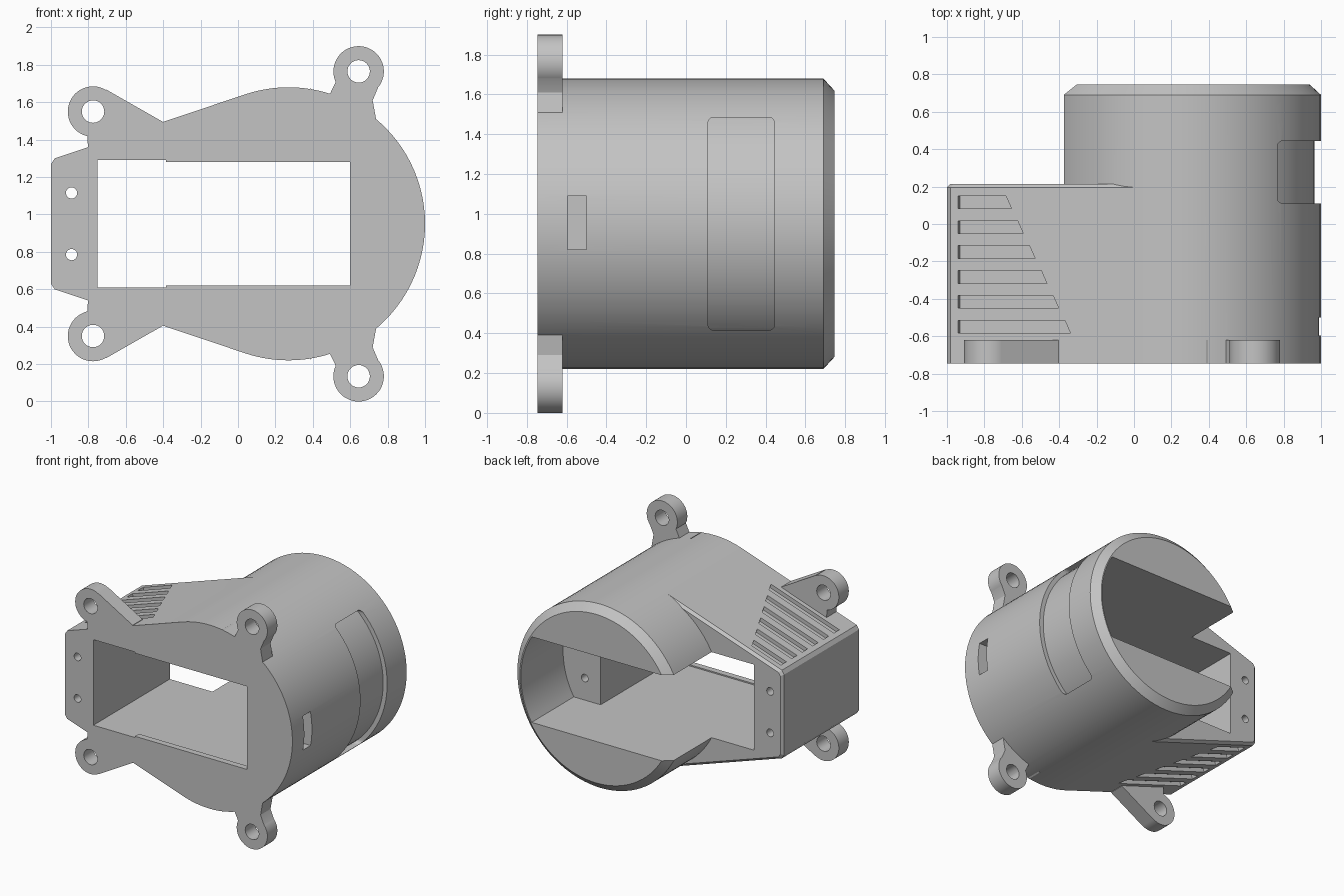
import bpy, bmesh, math

if "Cube" in bpy.data.objects:
    bpy.data.objects.remove(bpy.data.objects["Cube"])

CX, CZ, R = 0.27, 0.95, 0.73        # barrel axis and radius
FRONT, BACK, BOX_BACK = -0.745, 0.745, 0.215

grey = bpy.data.materials.new("light grey")
grey.use_nodes = True
grey.diffuse_color = (0.55, 0.55, 0.55, 1)
grey.node_tree.nodes["Principled BSDF"].inputs["Base Color"].default_value = (0.55, 0.55, 0.55, 1)


def loft(name, *rings):
    """Closed solid through rings of 3D points."""
    bm = bmesh.new()
    loops = [[bm.verts.new(p) for p in ring] for ring in rings]
    n = len(loops[0])
    for a, b in zip(loops, loops[1:]):
        for i in range(n):
            j = (i + 1) % n
            bm.faces.new((a[i], a[j], b[j], b[i]))
    bm.faces.new(loops[0])
    bm.faces.new(loops[-1])
    bmesh.ops.recalc_face_normals(bm, faces=bm.faces)
    mesh = bpy.data.meshes.new(name)
    bm.to_mesh(mesh)
    bm.free()
    obj = bpy.data.objects.new(name, mesh)
    bpy.context.collection.objects.link(obj)
    return obj


def prism(name, pts, y0, y1):
    return loft(name, *[[(x, y, z) for x, z in pts] for y in (y0, y1)])


def rect(x0, x1, z0, z1):
    return [(x0, z0), (x1, z0), (x1, z1), (x0, z1)]


def circle(x, z, r, n=96):
    return [(x + r * math.cos(math.tau * i / n), z + r * math.sin(math.tau * i / n)) for i in range(n)]


def flip(pts):
    return [(x, 2 * CZ - z) for x, z in pts]


def combine(target, tool, op):
    """Apply a boolean and throw the tool away."""
    mod = target.modifiers.new("join", "BOOLEAN")
    mod.operation, mod.object, mod.solver = op, tool, "EXACT"
    bpy.context.view_layer.update()
    mesh = bpy.data.meshes.new_from_object(target.evaluated_get(bpy.context.evaluated_depsgraph_get()))
    target.modifiers.clear()
    target.data = mesh
    bpy.data.objects.remove(tool)


# Barrel with a chamfered back end
housing = loft("housing", *[[(x, y, z) for x, z in circle(CX, CZ, r)]
               for y, r in ((FRONT, R), (0.69, R), (BACK, R - 0.06))])

# Tapered side box, tangent to the barrel, with a small bevel at the back
top = [(-1, 1.27), (-0.98, 1.3), (0.035, 1.641)]
side = top + flip(top)[::-1]
inner = [(-0.98, 1.26), (-0.965, 1.285), (0.035, 1.62)]
inner += flip(inner)[::-1]
combine(housing, loft("side_box", [(x, FRONT, z) for x, z in side],
                      [(x, BOX_BACK - 0.02, z) for x, z in side],
                      [(x, BOX_BACK, z) for x, z in inner]), "UNION")

# Four mounting lugs
left_web = [(-0.705, 1.668), (-0.405, 1.497), (-0.4, 1.3), (-0.8, 1.3), (-0.805, 1.42), (-0.775, 1.55)]
right_web = [(0.523, 1.71), (0.48, 1.62), (0.385, 1.675), (0.4, 1.5), (0.74, 1.5),
             (0.72, 1.61), (0.773, 1.735), (0.645, 1.765)]
for web, (x, z) in ((left_web, left_web[-1]), (right_web, right_web[-1])):
    for mirror in (False, True):
        place = flip if mirror else list
        combine(housing, prism("lug_web", place(web), FRONT, -0.62), "UNION")
        combine(housing, prism("lug_eye", place(circle(x, z, 0.135, 48)), FRONT, -0.62), "UNION")
        combine(housing, prism("lug_hole", place(circle(x, z, 0.06, 32)), -1, -0.5), "DIFFERENCE")

# Rectangular passage, with a thin lip at the front right
combine(housing, prism("passage", rect(-0.75, 0.6, 0.61, 1.29), FRONT + 0.05, 1), "DIFFERENCE")
combine(housing, prism("mouth", rect(-0.385, 0.6, 0.62, 1.28), -1, 0), "DIFFERENCE")
combine(housing, prism("mouth_left", rect(-0.75, -0.385, 0.61, 1.29), -1, 0), "DIFFERENCE")

# Wider rear slot that runs to a curved end wall and opens on the other side
a = math.asin(0.34 / 0.66)
arc = [(CX + 0.66 * math.cos(a * t / 10), CZ + 0.66 * math.sin(a * t / 10)) for t in range(-10, 11)]
combine(housing, prism("rear_slot", [(-0.6, 0.61)] + arc + [(-0.6, 1.29)], BOX_BACK, 1), "DIFFERENCE")

# Screw holes: through on the side box, blind on the inner ledge
for z in (0.785, 1.115):
    combine(housing, prism("screw_hole", circle(-0.89, z, 0.03, 24), -1, 1), "DIFFERENCE")
    combine(housing, prism("blind_hole", circle(0.74, z, 0.03, 24), 0, 0.4), "DIFFERENCE")

# Shallow vents on both sloped faces of the side box
for i in range(6):
    y, end = 0.082 - 0.133 * i, -0.655 + 0.063 * i
    outline = [(-0.94, y), (end, y), (end - 0.03, y + 0.068), (-0.94, y + 0.068)]
    for s in (1, -1):
        rings = [[(x - 0.32 * d, v, CZ + s * (0.35 + 0.336 * (x + 0.98) + 0.947 * d)) for x, v in outline]
                 for d in (-0.03, 0.03)]
        combine(housing, loft("vent", *rings), "DIFFERENCE")

# Rounded shallow recess wrapped around the barrel
corners = [(0.415, 1.455, 0), (0.14, 1.455, 90), (0.14, 0.445, 180), (0.415, 0.445, 270)]
outline = [(y + 0.03 * math.cos(math.radians(t + k)), z + 0.03 * math.sin(math.radians(t + k)))
           for y, z, t in corners for k in range(0, 91, 15)]
recess = loft("recess", *[[(x, y, z) for y, z in outline] for x in (0.5, 1.1)])
combine(recess, prism("recess_floor", circle(CX, CZ, R - 0.035), -0.5, 0.7), "DIFFERENCE")
combine(housing, recess, "DIFFERENCE")

# Small slit in the barrel side
combine(housing, prism("slit", rect(0.9, 1.1, 0.82, 1.09), -0.595, -0.5), "DIFFERENCE")

# Finish
housing.data.materials.clear()
housing.data.materials.append(grey)
for poly in housing.data.polygons:
    poly.material_index = 0
bpy.ops.object.select_all(action="DESELECT")
housing.select_set(True)
bpy.context.view_layer.objects.active = housing
bpy.ops.object.shade_smooth_by_angle(angle=math.radians(20))
